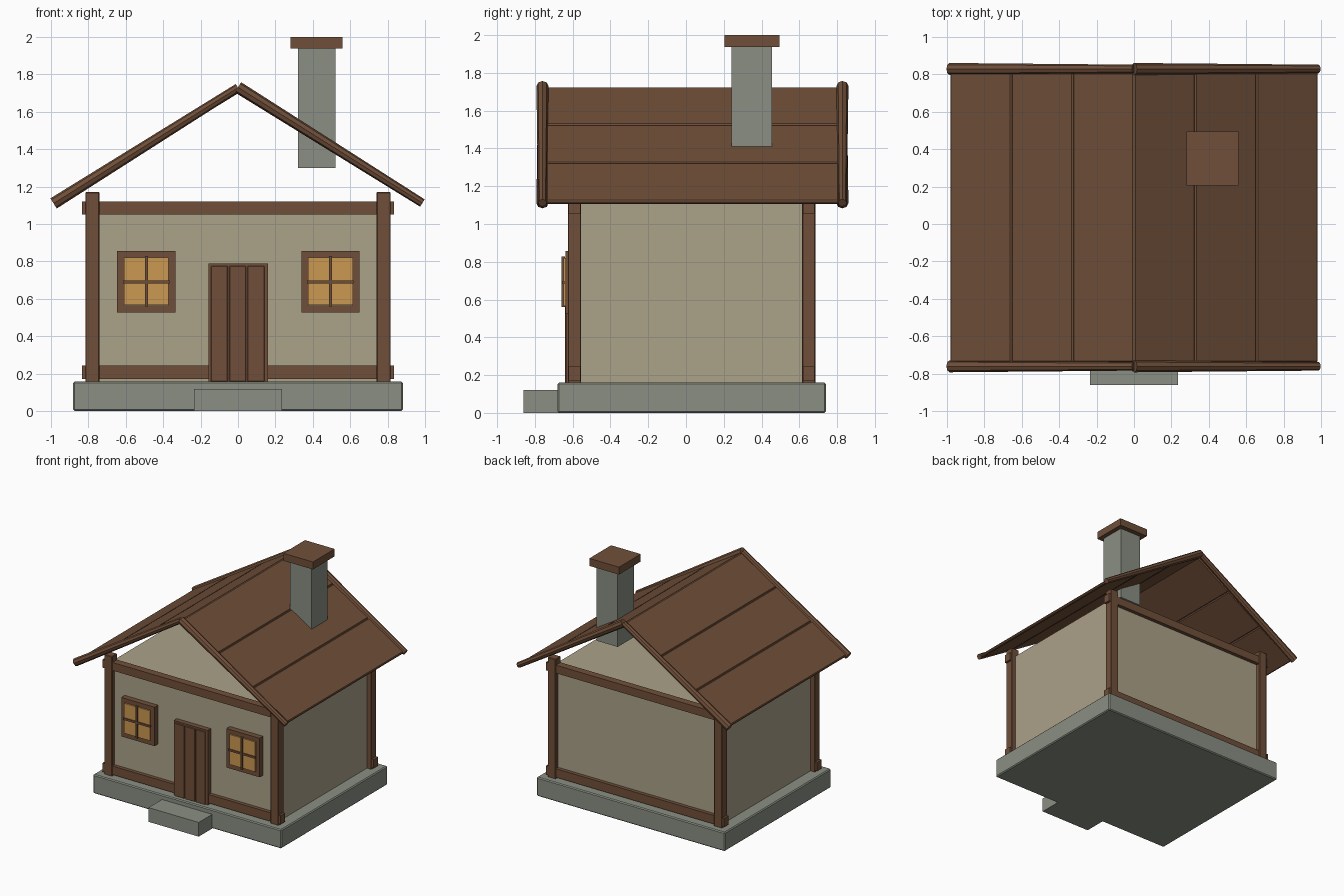
import bpy, math
from mathutils import Vector

if "Cube" in bpy.data.objects:
    bpy.data.objects.remove(bpy.data.objects["Cube"])


def material(name, rgb):
    m = bpy.data.materials.new(name)
    m.diffuse_color = (*rgb, 1)
    m.use_nodes = True
    m.node_tree.nodes["Principled BSDF"].inputs["Base Color"].default_value = m.diffuse_color
    return m


WOOD = material("brown wood", (0.162, 0.078, 0.041))
PLASTER = material("beige plaster", (0.41, 0.36, 0.25))
STONE = material("grey stone", (0.255, 0.275, 0.225))
GLASS = material("amber glass", (0.60, 0.32, 0.084))


def finish(ob, name, mat, bevel=0):
    ob.name = name
    ob.data.materials.append(mat)
    if bevel:
        mod = ob.modifiers.new("edge bevel", 'BEVEL')
        mod.width = bevel
        mod.segments = 1
    return ob


def box(name, mat, x, y, z, bevel=0):
    """Box from (min, max) pairs on each axis."""
    bpy.ops.mesh.primitive_cube_add(size=1)
    ob = bpy.context.object
    mid = Vector([(a + b) / 2 for a, b in (x, y, z)])
    size = [b - a for a, b in (x, y, z)]
    for v in ob.data.vertices:
        v.co = Vector([c * s for c, s in zip(v.co, size)])
    ob.location = mid
    return finish(ob, name, mat, bevel)


def pole(name, mat, start, end, r1, r2):
    """Tapered eight-sided pole between two points."""
    a, b = Vector(start), Vector(end)
    bpy.ops.mesh.primitive_cone_add(vertices=8, radius1=r1, radius2=r2,
                                    depth=(b - a).length, location=(a + b) / 2)
    ob = bpy.context.object
    ob.rotation_euler = (b - a).to_track_quat('Z', 'Y').to_euler()
    return finish(ob, name, mat)


# Stone base and front step
box("foundation", STONE, (-0.88, 0.88), (-0.68, 0.74), (0, 0.16), 0.008)
box("front_step", STONE, (-0.235, 0.235), (-0.86, -0.66), (0, 0.12))

# Plaster walls with a flat top
box("walls", PLASTER, (-0.775, 0.775), (-0.59, 0.65), (0.15, 1.105))

# Timber frame: corner posts, and beams on the front and back
for side, y0 in (("front", -0.625), ("back", 0.615)):
    for s, hand in ((-1, "left"), (1, "right")):
        x = sorted((s * 0.74, s * 0.815))
        box(f"{side}_{hand}_post", WOOD, x, (y0, y0 + 0.07), (0.155, 1.17), 0.004)
    for level, z in (("lower", (0.172, 0.245)), ("upper", (1.052, 1.12))):
        box(f"{side}_{level}_beam", WOOD, (-0.833, 0.833),
            (y0 + 0.004, y0 + 0.066), z)

# Door: backing board and three planks
box("door_frame", WOOD, (-0.158, 0.16), (-0.632, -0.58), (0.158, 0.79))
for i, x0 in enumerate((-0.145, -0.047, 0.051)):
    box(f"door_plank_{i + 1}", WOOD, (x0, x0 + 0.09), (-0.64, -0.60),
        (0.158, 0.775), 0.003)

# Windows: four-sided frame, glass pane and crossed bars
for cx, hand in ((-0.49, "left"), (0.493, "right")):
    yf = (-0.637, -0.585)
    for s in (-1, 1):
        jamb = sorted((cx + s * 0.118, cx + s * 0.155))
        box(f"{hand}_window_jamb", WOOD, jamb, yf, (0.527, 0.856))
        rail = sorted((0.6915 + s * 0.127, 0.6915 + s * 0.1645))
        box(f"{hand}_window_rail", WOOD, (cx - 0.118, cx + 0.118), yf, rail)
    box(f"{hand}_window_glass", GLASS, (cx - 0.12, cx + 0.12),
        (-0.648, -0.59), (0.567, 0.82))
    box(f"{hand}_window_upright", WOOD, (cx - 0.008, cx + 0.008),
        (-0.659, -0.64), (0.56, 0.828))
    box(f"{hand}_window_crossbar", WOOD, (cx - 0.125, cx + 0.125),
        (-0.657, -0.64), (0.683, 0.699))

# Roof: three long boards on each slope, with chamfered joints
RIDGE, EAVE_X, EAVE_Z, THICK = 1.722, 0.985, 1.118, 0.026
slope = math.atan2(RIDGE - EAVE_Z, EAVE_X)
length = math.hypot(EAVE_X, RIDGE - EAVE_Z)
for s, hand in ((-1, "left"), (1, "right")):
    for i in range(3):
        t = (i + 0.5) / 3
        w = length / 6
        board = box(f"{hand}_roof_board_{i + 1}", WOOD, (-w, w),
                    (-0.775, 0.775), (-THICK / 2, THICK / 2), 0.008)
        board.location = (
            s * (EAVE_X * t - math.sin(slope) * THICK / 2), 0.034,
            RIDGE + (EAVE_Z - RIDGE) * t - math.cos(slope) * THICK / 2 + 0.006)
        board.rotation_euler.y = s * slope

# Tapered gable poles along the front and back roof edges
for y, side in ((-0.76, "front"), (0.828, "back")):
    pole(f"{side}_left_gable_pole", WOOD, (-0.985, y, 1.11), (0, y, 1.728), 0.032, 0.023)
    pole(f"{side}_right_gable_pole", WOOD, (0, y, 1.73), (0.985, y, 1.112), 0.032, 0.023)

# Chimney
box("chimney_stack", STONE, (0.32, 0.52), (0.24, 0.455), (1.30, 1.945))
box("chimney_cap", WOOD, (0.28, 0.557), (0.205, 0.495), (1.937, 2.0))
